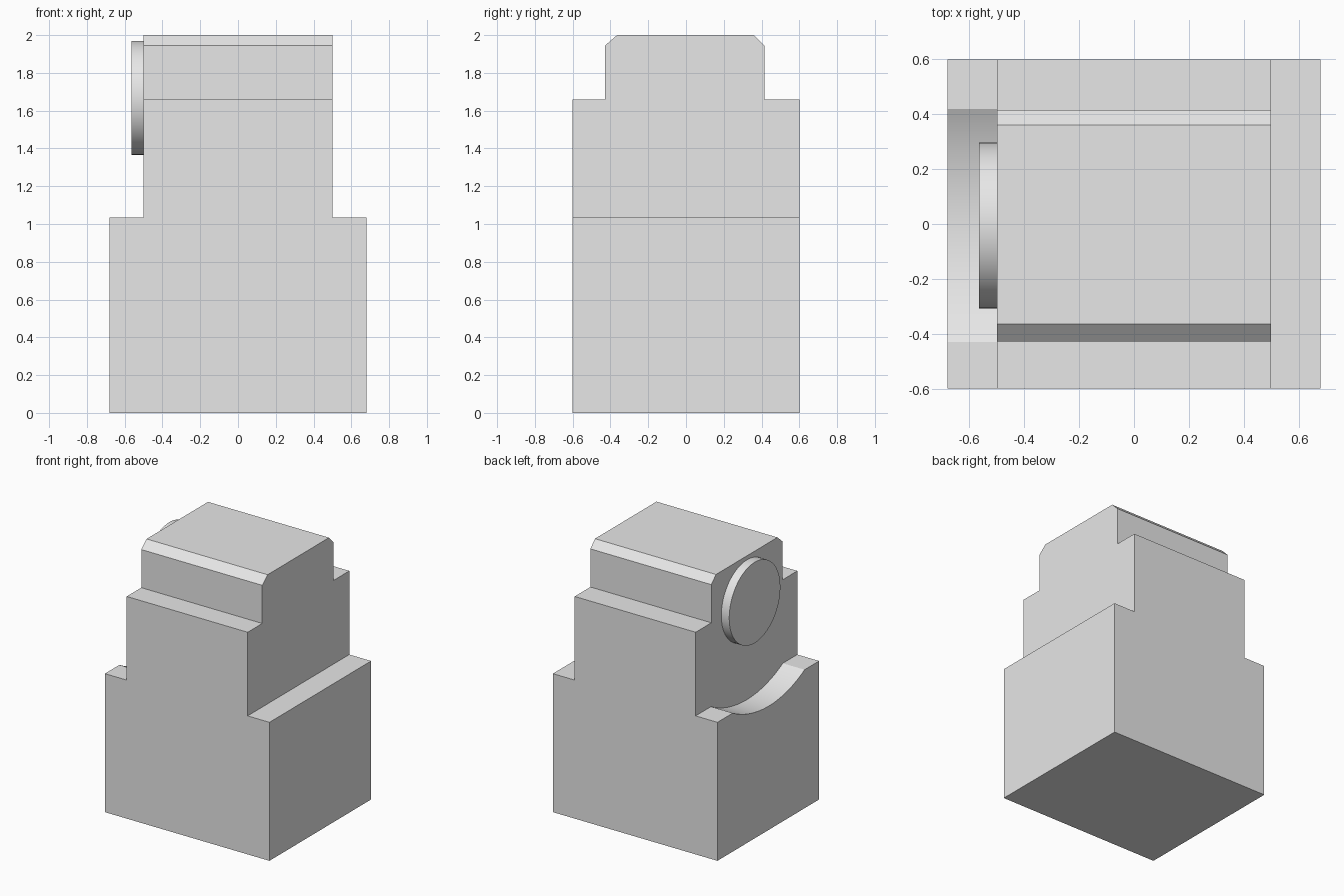
import bpy
import math
from mathutils import Matrix

cube = bpy.data.objects.get("Cube")
if cube:
    bpy.data.objects.remove(cube, do_unlink=True)

grey = bpy.data.materials.new("plain grey")
grey.use_nodes = True
COLOUR = (0.8, 0.8, 0.8, 1)
grey.diffuse_color = COLOUR
grey.node_tree.nodes["Principled BSDF"].inputs["Base Color"].default_value = COLOUR


def prism(name, outline, start, end, axis):
    """Extrude a closed (u, z) outline along x or y."""
    def place(u, z, d):
        return (d, u, z) if axis == "x" else (u, d, z)
    n = len(outline)
    verts = [place(u, z, d) for d in (start, end) for u, z in outline]
    faces = [list(range(n))[::-1], list(range(n, 2 * n))]
    faces += [[i, (i + 1) % n, (i + 1) % n + n, i + n] for i in range(n)]
    if axis == "y":
        faces = [f[::-1] for f in faces]
    mesh = bpy.data.meshes.new(name)
    mesh.from_pydata(verts, [], faces)
    mesh.materials.append(grey)
    obj = bpy.data.objects.new(name, mesh)
    bpy.context.collection.objects.link(obj)
    return obj


def circle(cy, cz, radius, sides):
    steps = [2 * math.pi * i / sides for i in range(sides)]
    return [(cy + radius * math.cos(a), cz + radius * math.sin(a)) for a in steps]


def carve(obj, cutter, operation):
    """Apply a boolean and discard the cutter."""
    mod = obj.modifiers.new("carve", "BOOLEAN")
    mod.object, mod.operation, mod.solver = cutter, operation, "EXACT"
    graph = bpy.context.evaluated_depsgraph_get()
    result = bpy.data.meshes.new_from_object(obj.evaluated_get(graph))
    obj.modifiers.clear()
    obj.data = result
    bpy.data.objects.remove(cutter, do_unlink=True)


# Stepped body: wide base and narrower upper block
BASE, WALL, SHELF = 0.68, 0.5, 1.035
body = prism("stepped_body", [(-BASE, 0), (BASE, 0), (BASE, SHELF), (WALL, SHELF),
             (WALL, 2), (-WALL, 2), (-WALL, SHELF), (-BASE, SHELF)], -0.8, 0.8, "y")

# Front and back shoulders with a chamfered cap
side = prism("side_profile", [(-0.6, -0.2), (0.6, -0.2), (0.6, 1.66), (0.415, 1.66),
             (0.415, 1.945), (0.36, 2), (0.3, 2.2), (-0.3, 2.2), (-0.365, 2),
             (-0.428, 1.945), (-0.428, 1.66), (-0.6, 1.66)], -1, 1, "x")
carve(body, side, "INTERSECT")

# Round scoop across one shelf
HALF_WIDTH, DEPTH = 0.425, 0.11
radius = (HALF_WIDTH ** 2 + DEPTH ** 2) / (2 * DEPTH)
scoop = prism("scoop_cutter", circle(-0.005, SHELF - DEPTH + radius, radius, 96),
              -1, -WALL, "x")
carve(body, scoop, "DIFFERENCE")

# Round disc on the wall above the scoop
disc = prism("side_disc", circle(-0.005, 1.668, 0.302, 64), -0.565, -WALL, "x")

for obj in (body, disc):
    bpy.ops.object.select_all(action="DESELECT")
    obj.select_set(True)
    bpy.context.view_layer.objects.active = obj
    bpy.ops.object.shade_smooth_by_angle(angle=math.radians(20))
